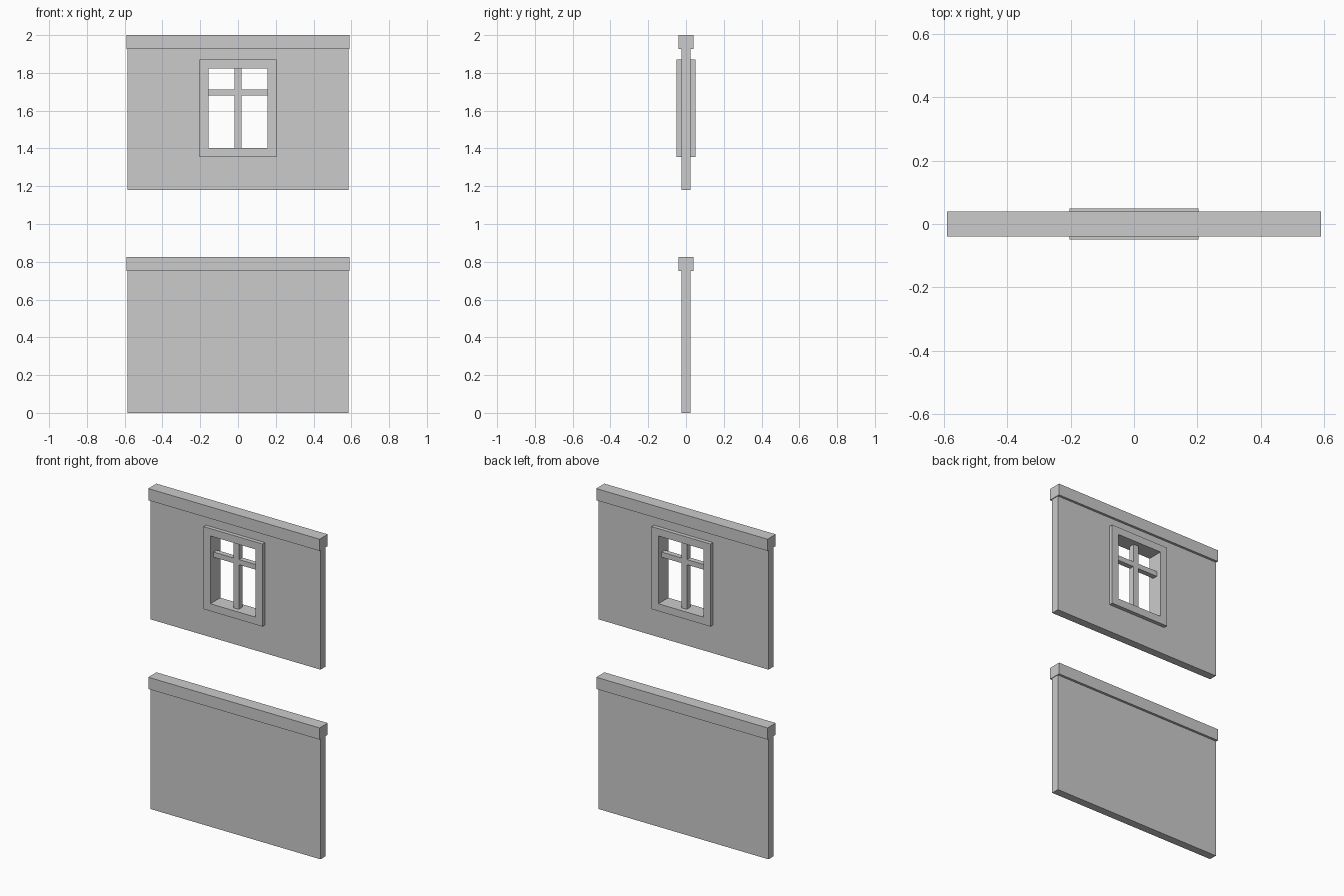
import bpy, bmesh

if "Cube" in bpy.data.objects:
    bpy.data.objects.remove(bpy.data.objects["Cube"])


def finish(name, bm):
    bmesh.ops.recalc_face_normals(bm, faces=bm.faces)
    mesh = bpy.data.meshes.new(name)
    bm.to_mesh(mesh)
    bm.free()
    obj = bpy.data.objects.new(name, mesh)
    bpy.context.collection.objects.link(obj)
    return obj


def slab(name, outer, depth, hole=None):
    """Upright slab, +-depth in y; rectangles are (half width, z low, z high)."""
    def rect(bm, r, y):
        w, lo, hi = r
        return [bm.verts.new((x, y, z)) for x, z in
                ((-w, lo), (w, lo), (w, hi), (-w, hi))]

    bm = bmesh.new()
    front, back = rect(bm, outer, -depth), rect(bm, outer, depth)
    if hole:
        hole_front, hole_back = rect(bm, hole, -depth), rect(bm, hole, depth)
        loops = [front, back, hole_back, hole_front]
        pairs = list(zip(loops, loops[1:] + loops[:1]))
    else:
        bm.faces.new(front)
        bm.faces.new(back)
        pairs = [(front, back)]
    for a, b in pairs:
        for i in range(4):
            j = (i + 1) % 4
            bm.faces.new((a[i], a[j], b[j], b[i]))
    return finish(name, bm)


# Window dimensions
frame_outer = (0.203, 1.356, 1.87)
opening = (0.156, 1.402, 1.824)

# Lower plain wall panel and its cap rail
slab("lower_wall", (0.586, 0.0, 0.752), 0.025)
slab("lower_cap", (0.59, 0.752, 0.825), 0.04)

# Upper wall panel with window hole, and its cap rail
slab("upper_wall", (0.586, 1.181, 1.927), 0.025, frame_outer)
slab("upper_cap", (0.59, 1.927, 2.0), 0.04)

# Window frame standing proud on both sides, with crossing bars
slab("window_frame", frame_outer, 0.049, opening)
slab("window_mullion", (0.018, 1.402, 1.824), 0.018)
slab("window_transom", (0.156, 1.679, 1.711), 0.016)
